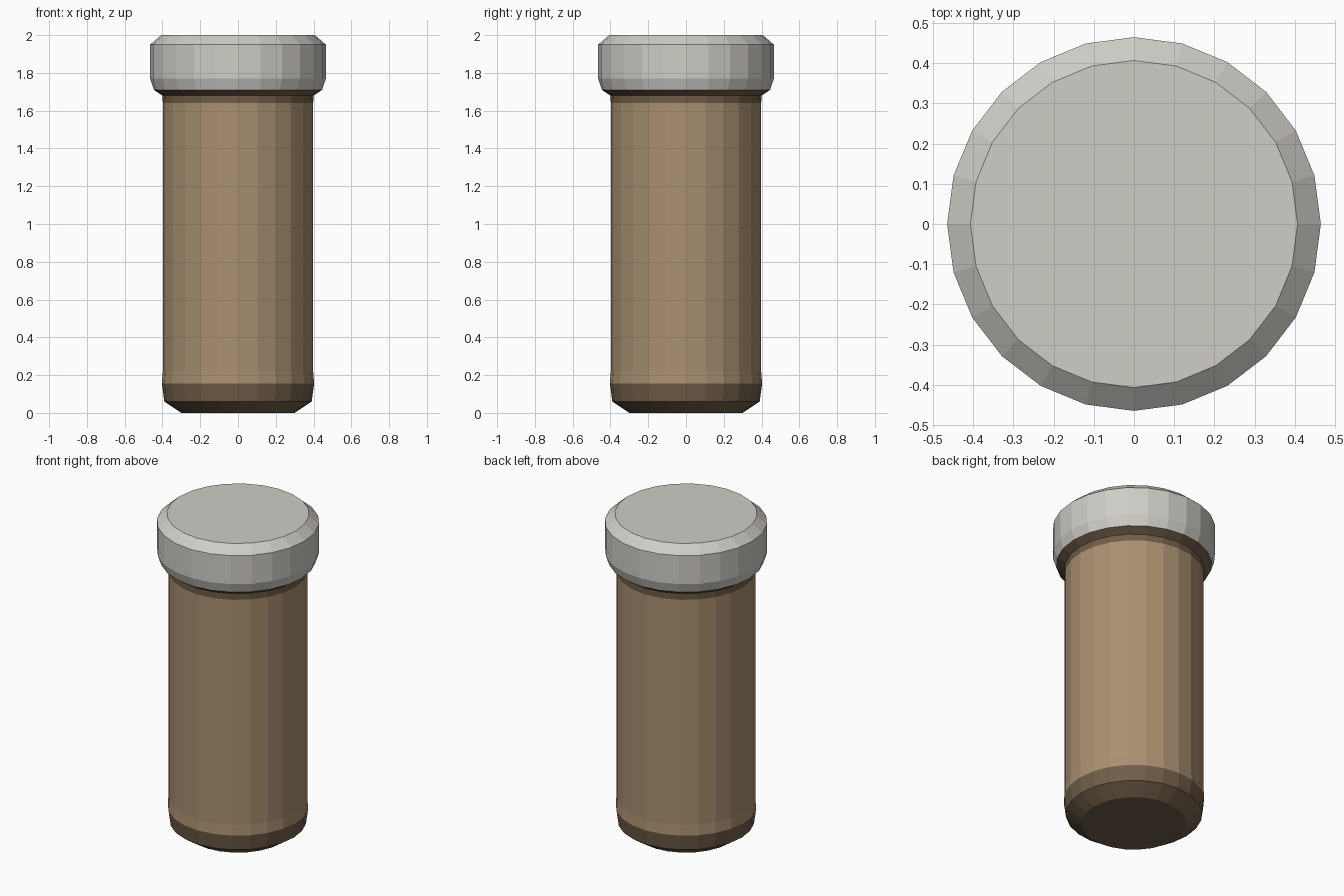
import bpy, bmesh, math

if "Cube" in bpy.data.objects:
    bpy.data.objects.remove(bpy.data.objects["Cube"])

SIDES = 24


def material(name, rgb):
    m = bpy.data.materials.new(name)
    m.diffuse_color = (*rgb, 1)
    m.use_nodes = True
    m.node_tree.nodes["Principled BSDF"].inputs["Base Color"].default_value = m.diffuse_color
    return m


TAN = material("tan", (0.40, 0.28, 0.165))
BROWN = material("dark_brown", (0.165, 0.112, 0.066))
GREY = material("light_grey", (0.62, 0.61, 0.57))


def lathe(name, profile, mats, rule=lambda z: 0):
    """Closed faceted solid from (radius, height) pairs; rule picks a material by face height."""
    bm = bmesh.new()
    rings = []
    for r, z in profile:
        angles = [2 * math.pi * i / SIDES for i in range(SIDES)]
        rings.append([bm.verts.new((r * math.cos(a), r * math.sin(a), z)) for a in angles])
    for low, high in zip(rings, rings[1:]):
        for i in range(SIDES):
            j = (i + 1) % SIDES
            bm.faces.new((low[i], low[j], high[j], high[i]))
    bm.faces.new(rings[0][::-1])
    bm.faces.new(rings[-1])
    for f in bm.faces:
        f.material_index = rule(f.calc_center_median().z)
    mesh = bpy.data.meshes.new(name)
    bm.to_mesh(mesh)
    bm.free()
    for m in mats:
        mesh.materials.append(m)
    obj = bpy.data.objects.new(name, mesh)
    bpy.context.collection.objects.link(obj)
    return obj


# Cylindrical body with a chamfered foot, dark at both ends
lathe("body",
      [(0.30, 0), (0.39, 0.06), (0.403, 0.155), (0.398, 0.22),
       (0.398, 1.64), (0.40, 1.68), (0.445, 1.71)],
      [TAN, BROWN], lambda z: 0 if 0.155 < z < 1.64 else 1)

# Wider cap with a bevelled rim
lathe("cap",
      [(0.445, 1.71), (0.465, 1.77), (0.465, 1.95), (0.407, 2.0)],
      [GREY])
